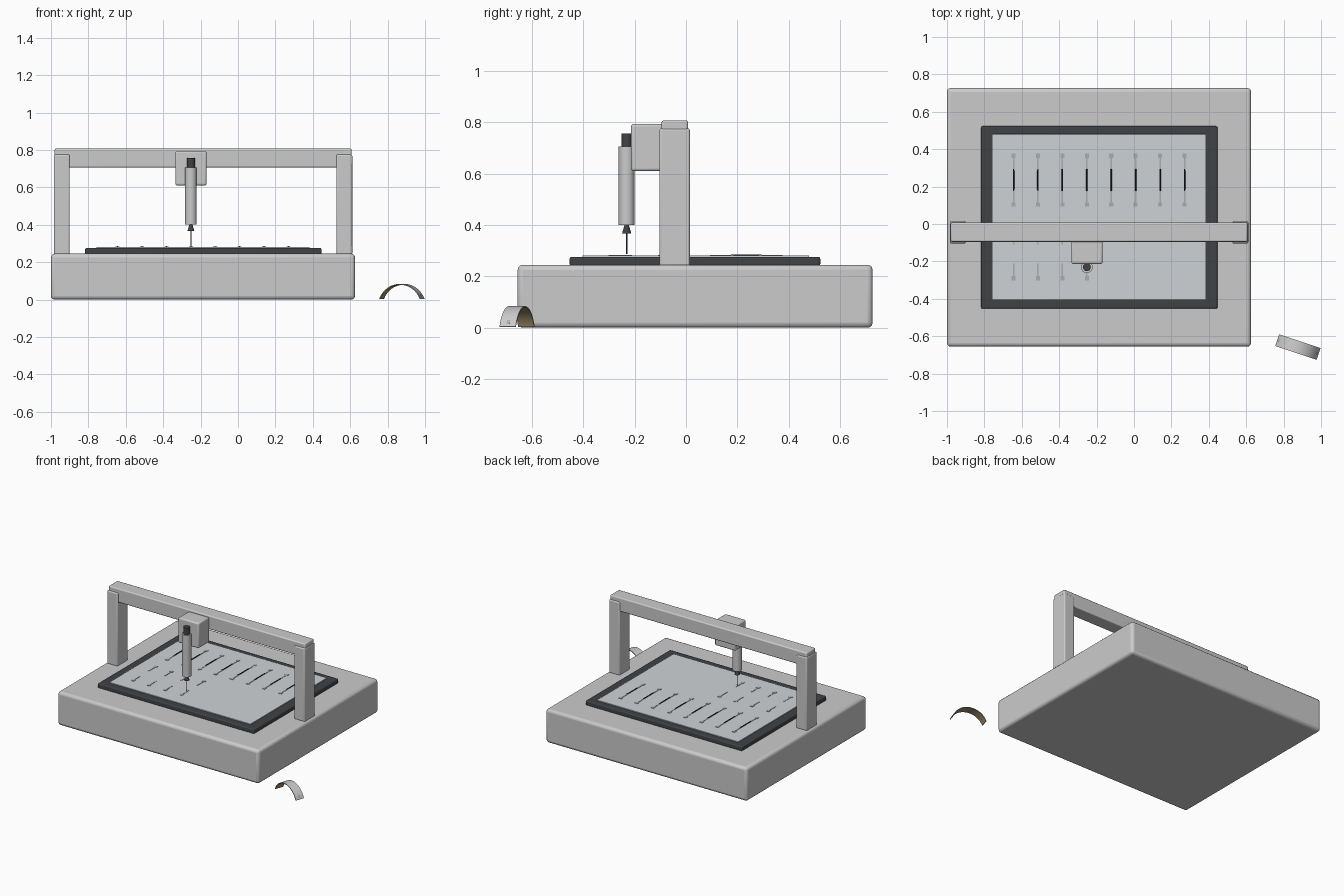
import bpy, bmesh, math
from mathutils import Matrix, Vector

if "Cube" in bpy.data.objects:
    bpy.data.objects.remove(bpy.data.objects["Cube"])


def mat(name, rgb):
    m = bpy.data.materials.new(name)
    m.diffuse_color = (*rgb, 1)
    m.use_nodes = True
    m.node_tree.nodes["Principled BSDF"].inputs["Base Color"].default_value = m.diffuse_color
    return m


DARK = mat("dark_grey", (0.05, 0.055, 0.06))
SHEET = mat("pale_sheet", (0.62, 0.65, 0.67))
TRACE = mat("trace_grey", (0.40, 0.42, 0.43))
INK = mat("ink", (0.015, 0.015, 0.018))
PALE = mat("pale_shell", (0.75, 0.76, 0.77))
AMBER = mat("amber_film", (0.35, 0.27, 0.15))


def finish(name, bm, material=None, bevel=0, segments=3):
    me = bpy.data.meshes.new(name)
    bmesh.ops.recalc_face_normals(bm, faces=bm.faces)
    bm.to_mesh(me)
    bm.free()
    ob = bpy.data.objects.new(name, me)
    bpy.context.collection.objects.link(ob)
    if material:
        me.materials.append(material)
    if bevel:
        mod = ob.modifiers.new("bevel", "BEVEL")
        mod.width, mod.segments = bevel, segments
    bpy.ops.object.select_all(action="DESELECT")
    bpy.context.view_layer.objects.active = ob
    ob.select_set(True)
    bpy.ops.object.shade_smooth_by_angle(angle=math.radians(35))
    return ob


def add_box(bm, x, y, z):
    lo, hi = Vector((x[0], y[0], z[0])), Vector((x[1], y[1], z[1]))
    bmesh.ops.create_cube(bm, size=1, matrix=Matrix.Translation((lo + hi) / 2)
                          @ Matrix.Diagonal((*(hi - lo), 1)))


def box(name, x, y, z, material=None, bevel=0.008):
    bm = bmesh.new()
    add_box(bm, x, y, z)
    return finish(name, bm, material, bevel)


def add_rod(bm, loc, r1, r2, depth, rot=Matrix(), sides=32):
    bmesh.ops.create_cone(bm, cap_ends=True, segments=sides, radius1=r1, radius2=r2,
                          depth=depth, matrix=Matrix.Translation(loc) @ rot)


def upright(name, z0, z1, r1, r2, material):
    bm = bmesh.new()
    add_rod(bm, (-0.252, -0.231, (z0 + z1) / 2), r1, r2, z1 - z0)
    return finish(name, bm, material)


# Base and gantry
box("base", (-1, 0.626), (-0.656, 0.727), (0, 0.245), bevel=0.02)
for side, x0 in (("left", -0.985), ("right", 0.526)):
    box(side + "_post", (x0, x0 + 0.085), (-0.104, 0.015), (0.24, 0.776))
box("cross_beam", (-0.98, 0.608), (-0.095, 0.008), (0.706, 0.807))
box("carriage", (-0.335, -0.168), (-0.214, -0.09), (0.61, 0.794), bevel=0.01)

# Print bed with sheet
box("bed", (-0.817, 0.446), (-0.453, 0.523), (0.24, 0.276), DARK)
box("sheet", (-0.757, 0.383), (-0.403, 0.48), (0.268, 0.281), SHEET, bevel=0.001)

# Dispenser
upright("dispenser_barrel", 0.4, 0.705, 0.031, 0.031, PALE)
upright("dispenser_cap", 0.703, 0.756, 0.021, 0.021, DARK)
upright("dispenser_collar", 0.367, 0.402, 0.018, 0.008, DARK)
upright("needle", 0.287, 0.37, 0.003, 0.003, DARK)

# Pads and leads on the sheet, with ink lines bridging the finished row
leads, ink = bmesh.new(), bmesh.new()
along_y = Matrix.Rotation(math.pi / 2, 4, "X")
for row_y, count in ((0.235, 8), (-0.16, 4)):
    for i in range(count):
        x = -0.644 + 0.1306 * i
        for s in (-1, 1):
            end, inner = row_y + s * 0.13, row_y + s * 0.05
            add_box(leads, (x - 0.004, x + 0.004), sorted((end, inner)), (0.28, 0.283))
            add_box(leads, (x - 0.011, x + 0.011), (end - 0.011, end + 0.011), (0.28, 0.2835))
        if row_y > 0:
            add_rod(ink, (x, row_y, 0.282), 0.004, 0.004, 0.118, along_y, 12)
finish("sheet_leads", leads, TRACE)
finish("ink_lines", ink, INK)


# Flexed sample strip beside the machine: pale film over an amber layer
def arch(name, r0, r1, half_angle, half_width, material, middle=0.0, steps=32):
    bm = bmesh.new()
    rings = []
    for i in range(steps + 1):
        a = math.radians(middle - half_angle + 2 * half_angle * i / steps)
        rings.append([bm.verts.new((r * math.sin(a), y, r * math.cos(a)))
                      for r, y in ((r0, -half_width), (r1, -half_width),
                                   (r1, half_width), (r0, half_width))])
    for a, b in zip(rings, rings[1:]):
        for k in range(4):
            bm.faces.new((a[k], a[(k + 1) % 4], b[(k + 1) % 4], b[k]))
    bm.faces.new(rings[0])
    bm.faces.new(rings[-1])
    ob = finish(name, bm, material)
    ob.location = (0.876, -0.658, -0.041)
    ob.rotation_euler.z = math.radians(-18.5)
    return ob


arch("strip_film", 0.1225, 0.1250, 69, 0.033, PALE)
arch("strip_backing", 0.1200, 0.1225, 69, 0.033, AMBER)
for side, s in (("left", -1), ("right", 1)):
    arch(side + "_strip_pad", 0.1245, 0.1256, 4, 0.007, TRACE, s * 60, 6)
